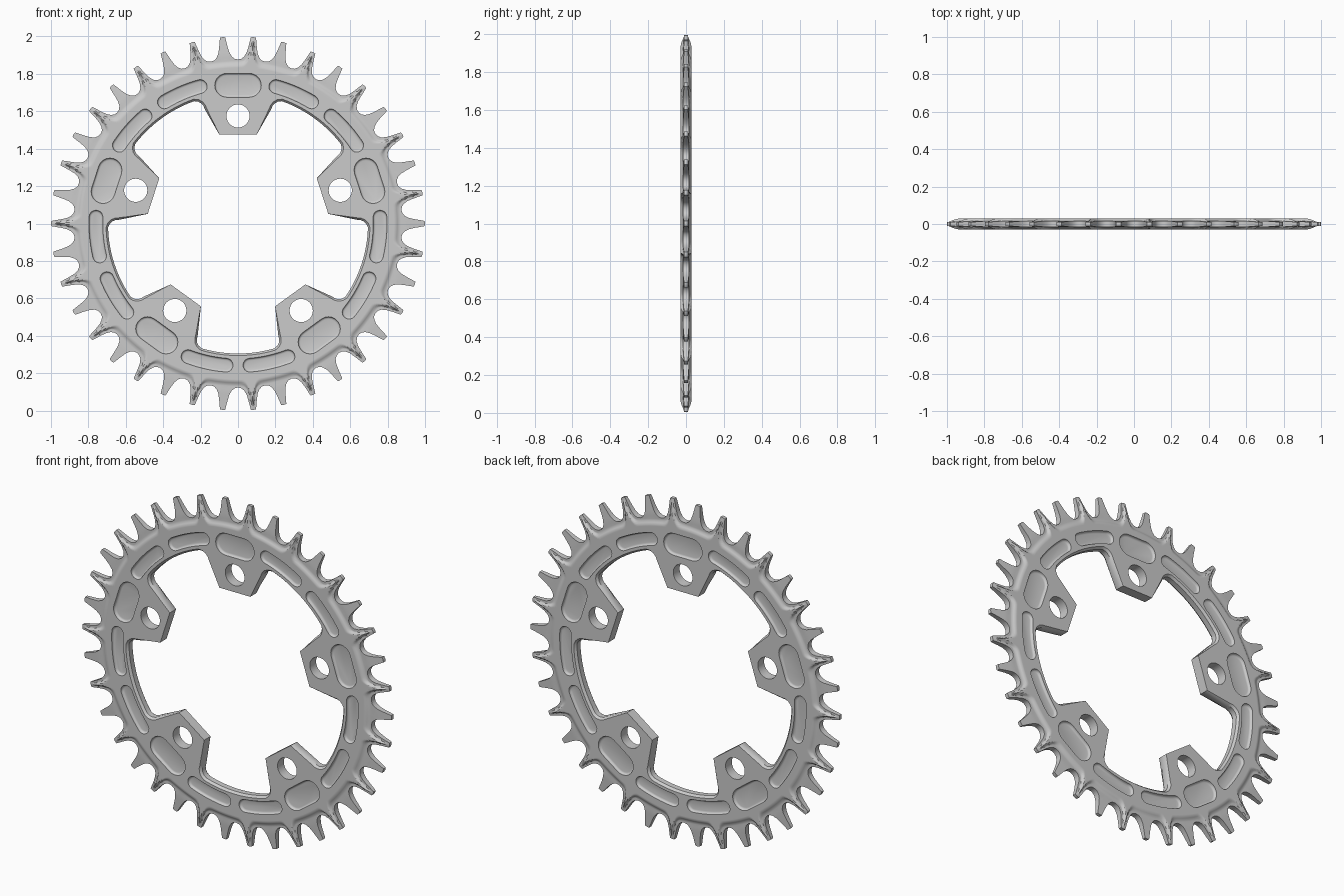
import bpy, bmesh
from math import sin, cos, radians, degrees, exp, hypot, pi

if "Cube" in bpy.data.objects:
    bpy.data.objects.remove(bpy.data.objects["Cube"])

TEETH, H, RJ = 38, 0.029, 0.815      # tooth count, half thickness, body/teeth seam radius
PITCH = 360 / TEETH


def polar(a, r, y):                  # angle in degrees, clockwise from the top
    return (r * sin(radians(a)), y, 1 + r * cos(radians(a)))


def loft(bm, loops, caps=False):
    rings = [[bm.verts.new(p) for p in lp] for lp in loops]
    n = len(rings[0])
    for a, b in zip(rings, rings[1:]):
        for i in range(n):
            j = (i + 1) % n
            bm.faces.new((a[i], a[j], b[j], b[i]))
    if caps:
        bm.faces.new(rings[0])
        bm.faces.new(rings[-1])
    return rings


def to_object(bm, name):
    bmesh.ops.recalc_face_normals(bm, faces=bm.faces[:])
    me = bpy.data.meshes.new(name)
    bm.to_mesh(me)
    bm.free()
    ob = bpy.data.objects.new(name, me)
    bpy.context.collection.objects.link(ob)
    return ob


# Tooth outline over half a pitch: (tangential offset, radius)
half = [(0, 1.0), (.014, .998), (.018, .975), (.023, .945), (.03, .915),
        (.041, .893), (.055, .881), (.0725, .877)]
half = [(degrees(x / r), r) for x, r in half]
half[-1] = (PITCH / 2, .877)
fine = []
for (a, r), (b, s) in zip(half, half[1:]):
    fine += [(a, r), ((a + b) / 2, (r + s) / 2)]
fine.append(half[-1])
columns = []                         # (angle, outline radius, degrees from nearest wide tooth)
for k in range(TEETH):
    c = (k + .5) * PITCH
    for u, r in [(-a, r) for a, r in fine[:0:-1]] + fine[:-1]:
        away = abs(u) if k % 2 == 0 else PITCH - abs(u)
        columns.append((c + u, r, away))


def thickness(r, away):
    """Half thickness: wide teeth carry a flaring ridge, narrow teeth are recessed."""
    x = radians(away) * r
    edge = .842 + .115 * exp(-(x / .017) ** 1.2)
    thin = .017 - .007 * max(0, (r - .9) / .1)
    tip = H - .019 * max(0, (r - .945) / .055)
    return min(tip, max(thin, H - .6 * max(0, r - edge)))


# Toothed rim: radial grid on both sides joined over the outline
front = []
for i in range(7):
    r = RJ + (.87 - RJ) * i / 6
    front.append([(a, r, thickness(r, w)) for a, _, w in columns])
for i in range(1, 9):
    row = []
    for a, ro, w in columns:
        r = .87 + (ro - .87) * i / 8
        row.append((a, r, thickness(r, w)))
    front.append(row)
front[0] = [(a, RJ, H) for a, _, _ in columns]
loops = [[polar(a, r, -h) for a, r, h in row] for row in front]
loops += [[polar(a, r, h) for a, r, h in row] for row in reversed(front)]
bm = bmesh.new()
loft(bm, loops)
teeth = to_object(bm, "toothed_rim")

# Inner outline: five bolt tabs with fillets to the ring
side = [(.1, .475), (.178, .612), (.185, .629), (.197, .643), (.214, .652), (.235, .654)]
inner = []
for k in range(5):
    t = radians(72 * k)
    local = [(-x, z) for x, z in side[::-1]] + side
    for i in range(1, 14):
        a = radians(19.8 + 32.4 * i / 14)
        local.append((.695 * sin(a), .695 * cos(a)))
    inner += [(x * cos(t) + z * sin(t), z * cos(t) - x * sin(t)) for x, z in local]
chamfered = []
for i, (x, z) in enumerate(inner):
    (x0, z0), (x1, z1) = inner[i - 1], inner[(i + 1) % len(inner)]
    d = hypot(x1 - x0, z1 - z0)
    w = .011 if hypot(x, z) > .5 else 0
    chamfered.append((x - (z1 - z0) / d * w, z + (x1 - x0) / d * w))

# Body plate: inner wall, outer seam wall, filled front and back
bm = bmesh.new()
inn = loft(bm, [[(x, y, 1 + z) for x, z in pts] for pts, y in
                ((chamfered, -H), (inner, -.016), (inner, .016), (chamfered, H))])
out = loft(bm, [[polar(a, RJ, y) for a, _, _ in columns] for y in (-H, H)])
for loop_pair in ((inn[0], out[0]), (inn[3], out[1])):
    edges = []
    for lp in loop_pair:
        for i in range(len(lp)):
            edges.append(bm.edges.get((lp[i - 1], lp[i])))
    bmesh.ops.triangle_fill(bm, use_beauty=True, edges=edges)
body = to_object(bm, "chainring")


def slot(R, ang, w, curved, centre, y):
    """Rounded slot outline around a radius; ang is its half length in degrees."""
    pts = []
    for s in (1, -1):
        for i in range(9):           # long side
            t = s * (-1 + i / 4) * radians(ang)
            n = t if curved else 0
            px, pz = (R * sin(t), R * cos(t)) if curved else (R * t, R)
            pts.append((px + s * w * sin(n), pz + s * w * cos(n)))
        for i in range(1, 10):       # end cap
            b = n + (0 if s > 0 else pi) + pi * i / 10
            pts.append((px + w * sin(b), pz + w * cos(b)))
    c = radians(centre)
    return [(x * cos(c) + z * sin(c), y, 1 + z * cos(c) - x * sin(c)) for x, z in pts]


# Cutters: bolt holes and shallow pockets on both faces
bm = bmesh.new()
for k in range(5):
    a = 72 * k
    cx, _, cz = polar(a, .575, 0)
    loft(bm, [[(cx + .062 * sin(2 * pi * i / 40), y, cz + .062 * cos(2 * pi * i / 40))
               for i in range(40)] for y in (-.06, .06)], True)
    for s in (-1, 1):
        for R, ang, w, curved, c in ((.739, 4.7, .064, False, a),
                                     (.76, 7.9, .037, True, a - 23.3),
                                     (.76, 7.9, .037, True, a + 23.3)):
            loft(bm, [slot(R, ang, w - d, curved, c, s * y) for y, d in
                      ((.045, 0), (.028, 0), (.019, .003), (.016, .007), (.0145, .013))], True)
cutter = to_object(bm, "pocket_cutter")
cutter.hide_render = True

mod = body.modifiers.new("pockets", 'BOOLEAN')
mod.operation, mod.solver, mod.object = 'DIFFERENCE', 'EXACT', cutter
bpy.context.view_layer.objects.active = body
bpy.ops.object.modifier_apply(modifier=mod.name)
bpy.data.objects.remove(cutter)

# Weld the rim onto the body along the seam
bm = bmesh.new()
bm.from_mesh(body.data)
seam = [f for f in bm.faces if abs(f.normal.y) < .5
        and all(hypot(v.co.x, v.co.z - 1) > RJ - .0005 for v in f.verts)]
bmesh.ops.delete(bm, geom=seam, context='FACES')
bm.from_mesh(teeth.data)
bmesh.ops.remove_doubles(bm, verts=bm.verts[:], dist=.00005)
bmesh.ops.recalc_face_normals(bm, faces=bm.faces[:])
bm.to_mesh(body.data)
bm.free()
bpy.data.objects.remove(teeth)

bpy.ops.object.select_all(action='DESELECT')
body.select_set(True)
bpy.context.view_layer.objects.active = body
bpy.ops.object.shade_smooth_by_angle(angle=radians(35))
